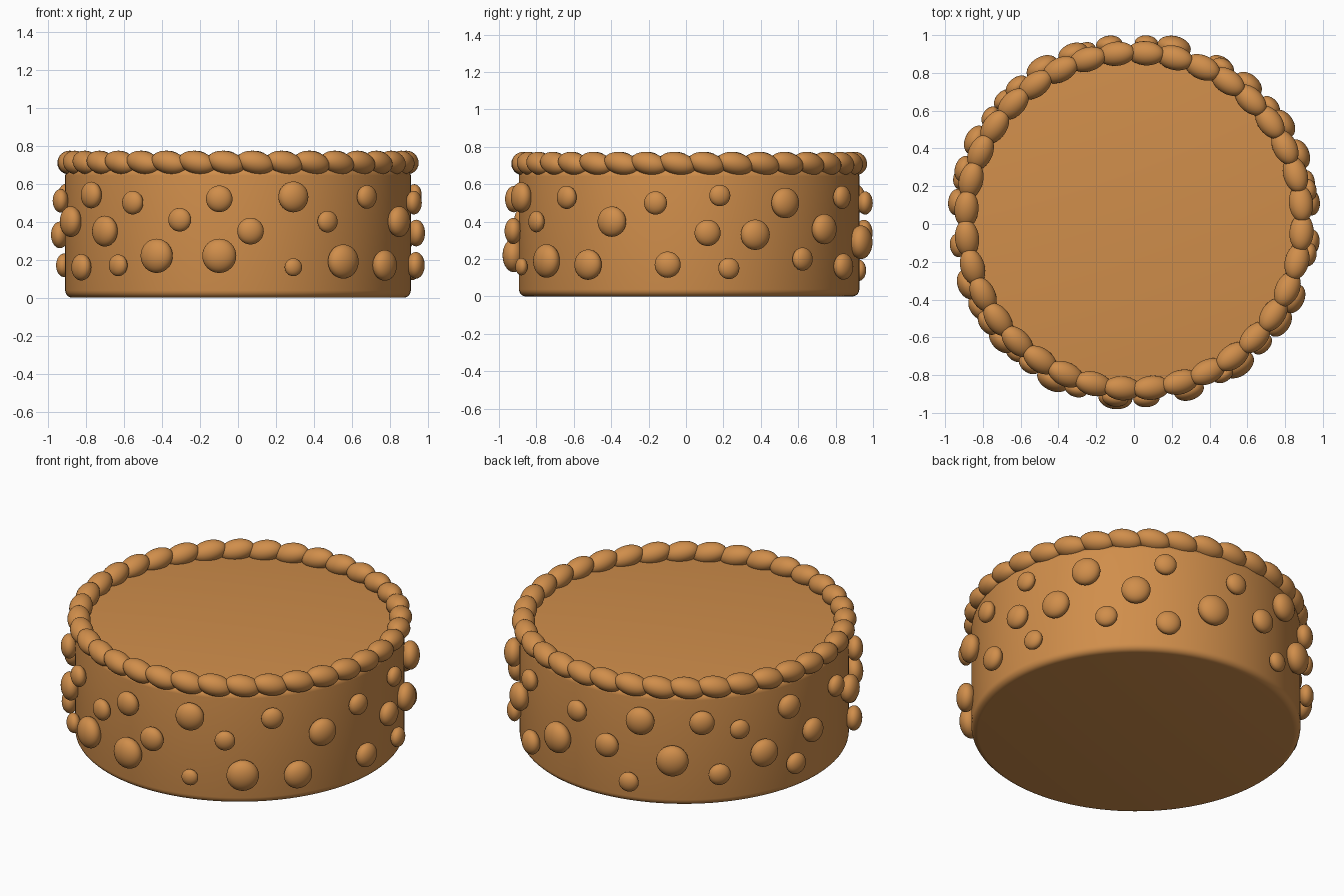
import bpy
import math
from mathutils import Matrix, Vector

# Remove the default cube
default_cube = bpy.data.objects.get("Cube")
if default_cube:
    bpy.data.objects.remove(default_cube, do_unlink=True)

CENTRE = Vector((0, 0.017, 0))
BODY_RADIUS = 0.91
BODY_HEIGHT = 0.68


def make_material(name, colour):
    material = bpy.data.materials.new(name)
    material.use_nodes = True
    material.diffuse_color = colour
    shader = next(n for n in material.node_tree.nodes if n.type == 'BSDF_PRINCIPLED')
    shader.inputs["Base Color"].default_value = colour
    shader.inputs["Roughness"].default_value = 0.6
    return material


caramel = make_material("caramel brown", (0.63, 0.27, 0.07, 1))


def make_mesh_template(name):
    """One smooth unit ball, shared as the shape of every bead or dot."""
    bpy.ops.mesh.primitive_uv_sphere_add(segments=32, ring_count=20, radius=1)
    ball = bpy.context.object
    bpy.ops.object.shade_smooth()
    mesh = ball.data
    mesh.name = name
    mesh.materials.append(caramel)
    bpy.data.objects.remove(ball, do_unlink=True)
    return mesh


def place_on_rim(name, mesh, angle, radius, height, size, tilt=0):
    """Local x points outwards, y runs round the cake and z points up."""
    item = bpy.data.objects.new(name, mesh)
    turn = Matrix.Rotation(math.radians(angle), 4, 'Z')
    item.matrix_world = (Matrix.Translation(CENTRE) @ turn
                         @ Matrix.Translation((radius, 0, height))
                         @ Matrix.Rotation(math.radians(tilt), 4, 'X')
                         @ Matrix.Diagonal((*size, 1)))
    bpy.context.collection.objects.link(item)
    return item


# Round cake body with softened top and bottom edges
bpy.ops.mesh.primitive_cylinder_add(
    vertices=128, radius=BODY_RADIUS, depth=BODY_HEIGHT,
    location=CENTRE + Vector((0, 0, BODY_HEIGHT / 2)))
body = bpy.context.object
body.name = "cake_body"
body.data.materials.append(caramel)
bevel = body.modifiers.new("soft_edges", 'BEVEL')
bevel.width = 0.038
bevel.segments = 5
bevel.limit_method = 'ANGLE'
bevel.angle_limit = math.radians(40)
bpy.ops.object.modifier_apply(modifier=bevel.name)
bpy.ops.object.shade_smooth_by_angle(angle=math.radians(30))

ball_mesh = make_mesh_template("icing_ball")

# Twisted rope of icing beads round the top edge
BEADS = 36
for i in range(BEADS):
    place_on_rim("rim_bead", ball_mesh, 6 + i * 360 / BEADS, 0.889, 0.711,
                 (0.064, 0.1, 0.06), tilt=-12)

# Flattened dots on the side: dot radius -> (angle, height in hundredths)
side_dots = {
    0.047: [(288, 16)],
    0.057: [(300, 40), (228, 17), (10, 54), (13, 15), (144, 46), (106, 14)],
    0.062: [(234, 50), (251, 41), (316, 53), (349, 50), (40, 20), (86, 50),
            (137, 20), (188, 51), (60, 53), (166, 17)],
    0.07: [(215, 54), (264, 52), (274, 35), (209, 16), (6, 34), (353, 17),
           (61, 16), (98, 34), (131, 52), (163, 53), (174, 33)],
    0.081: [(288, 53), (222, 35), (201, 40), (325, 17), (334, 40), (33, 50),
            (22, 33), (50, 36), (110, 52), (153, 29)],
    0.09: [(243, 22), (264, 22), (306, 19), (77, 29), (121, 29)],
}
for radius, places in side_dots.items():
    for angle, height in places:
        place_on_rim("side_dot", ball_mesh, angle, BODY_RADIUS + 0.033,
                     height / 100, (radius * 0.66, radius, radius))
